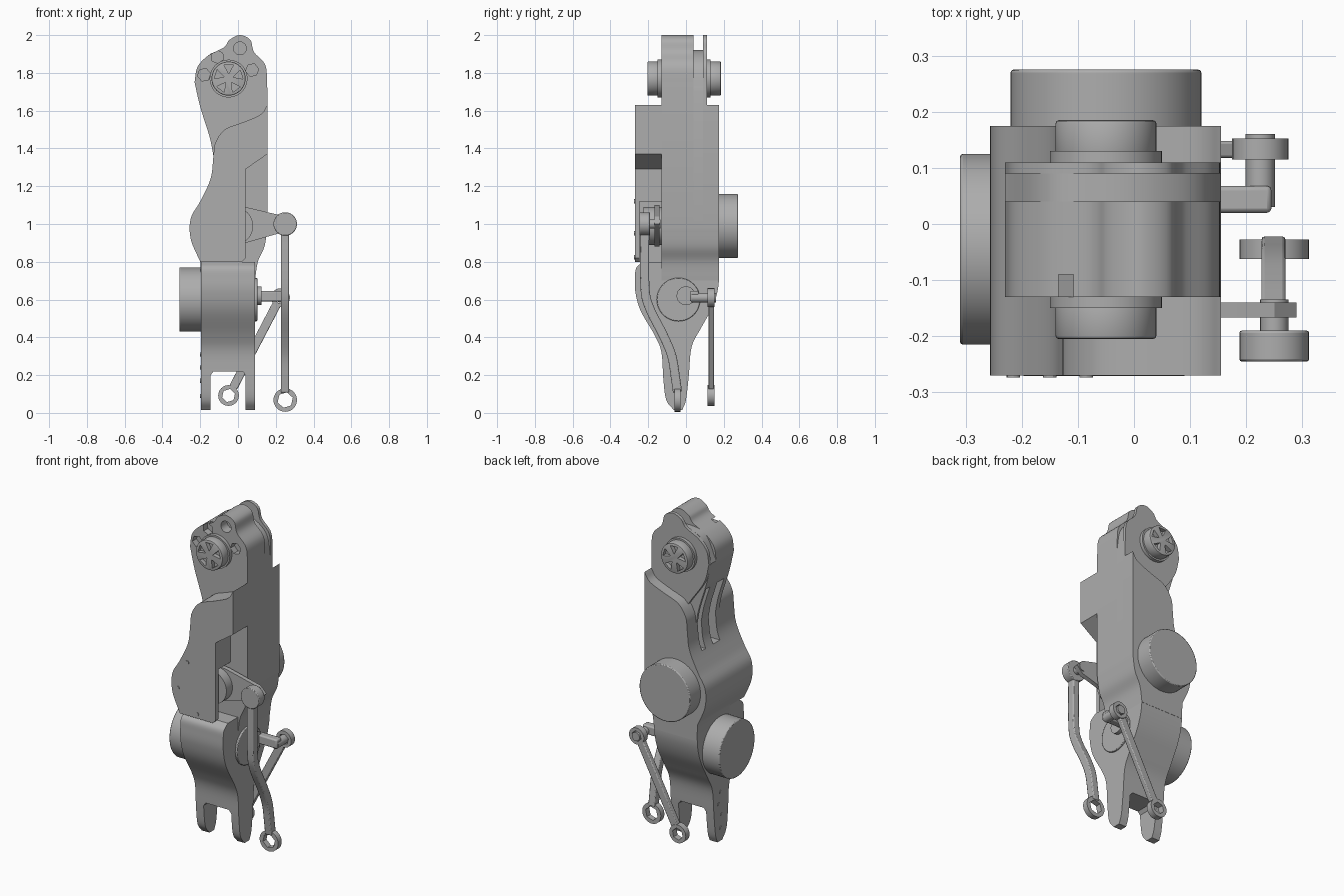
import bpy, bmesh, math
from mathutils import Vector

cube = bpy.data.objects.get("Cube")
if cube:
    bpy.data.objects.remove(cube, do_unlink=True)

grey = bpy.data.materials.new("machined_grey")
grey.use_nodes = True
tone = (0.42, 0.42, 0.42, 1)
grey.diffuse_color = tone
grey.node_tree.nodes["Principled BSDF"].inputs["Base Color"].default_value = tone


def spline(pts, steps=6):
    """Smooth open curve through the points."""
    p = [Vector(q) for q in pts]
    p = [2 * p[0] - p[1]] + p + [2 * p[-1] - p[-2]]
    out = []
    for a, b, c, d in zip(p, p[1:], p[2:], p[3:]):
        for i in range(steps):
            t = i / steps
            out.append(0.5 * (2 * b + (c - a) * t + (2 * a - 5 * b + 4 * c - d) * t ** 2
                              + (3 * b - a - 3 * c + d) * t ** 3))
    return [tuple(v) for v in out] + [tuple(p[-2])]


def circle(cx, cz, r, n=48, turn=0):
    return [(cx + r * math.cos(math.tau * i / n + turn),
             cz + r * math.sin(math.tau * i / n + turn)) for i in range(n)]


def prism(name, outline, lo, hi, axis="y", bevel=0):
    """Extrude an outline along y (outline in x, z) or along x (outline in y, z)."""
    bm = bmesh.new()
    place = (lambda a, b, d: (a, d, b)) if axis == "y" else (lambda a, b, d: (d, a, b))
    rings = [[bm.verts.new(place(a, b, d)) for a, b in outline] for d in (lo, hi)]
    bm.faces.new(rings[0])
    bm.faces.new(rings[1])
    n = len(outline)
    for i in range(n):
        j = (i + 1) % n
        bm.faces.new((rings[0][i], rings[0][j], rings[1][j], rings[1][i]))
    bmesh.ops.recalc_face_normals(bm, faces=bm.faces)
    mesh = bpy.data.meshes.new(name)
    bm.to_mesh(mesh)
    bm.free()
    obj = bpy.data.objects.new(name, mesh)
    bpy.context.collection.objects.link(obj)
    mesh.materials.append(grey)
    if bevel:
        mod = obj.modifiers.new("soft_edge", "BEVEL")
        mod.width, mod.segments, mod.angle_limit = bevel, 2, math.radians(50)
    return obj


def cut(obj, outline, lo, hi, axis="y"):
    tool = prism("cutter", outline, lo, hi, axis)
    mod = obj.modifiers.new("cut", "BOOLEAN")
    mod.operation, mod.solver, mod.object = "DIFFERENCE", "EXACT", tool
    bpy.context.view_layer.update()
    mesh = bpy.data.meshes.new_from_object(obj.evaluated_get(bpy.context.evaluated_depsgraph_get()))
    obj.modifiers.clear()
    obj.data = mesh
    bpy.data.objects.remove(tool, do_unlink=True)


def strip(path, half):
    """Constant-width band around a path."""
    v = [Vector(p) for p in path]
    left, right = [], []
    for i, p in enumerate(v):
        d = (v[min(i + 1, len(v) - 1)] - v[max(i - 1, 0)]).normalized()
        side = Vector((-d.y, d.x)) * half
        left.append(tuple(p + side))
        right.append(tuple(p - side))
    return left + right[::-1]


def box(a, b, c, d):
    return [(a, c), (b, c), (b, d), (a, d)]


# Shared edge curves of the upper link
HIP = (-0.05, 1.77)
head = spline([(0.155, 1.72), (0.145, 1.84), (0.085, 1.91), (0.065, 1.975), (0.01, 2.0),
               (-0.045, 1.975), (-0.075, 1.935), (-0.16, 1.89), (-0.215, 1.83), (-0.23, 1.75)])
round_head = spline([(0.155, 1.7), (0.13, 1.83), (0.05, 1.9), (-0.05, 1.92),
                     (-0.16, 1.89), (-0.23, 1.75)])
waist = spline([(-0.23, 1.75), (-0.2, 1.62), (-0.15, 1.46), (-0.13, 1.36)])
flank = spline([(-0.13, 1.36), (-0.145, 1.24), (-0.2, 1.12), (-0.25, 1.03), (-0.25, 0.92), (-0.2, 0.8)])
shoulder = spline([(0.155, 1.63), (0.12, 1.58), (0.03, 1.54), (-0.07, 1.5), (-0.12, 1.43), (-0.13, 1.36)])
lower_right = spline([(0.09, 0.7), (0.105, 0.8), (0.14, 0.88), (0.155, 0.98)])

# Upper link: core, rear layers and front cover
core = prism("upper_link_core", head + waist[1:] + flank[1:] + [(-0.195, 0.7)] + lower_right, -0.13, 0.04)
cut(core, circle(0.01, 1.93, 0.034, 24), -0.2, -0.07)
for cx, cz, tilt in ((-0.18, 1.79, 0.2), (-0.11, 1.885, 0.6), (0.075, 1.815, 1.2)):
    cut(core, circle(cx, cz, 0.035, 6, tilt), -0.2, -0.09)
cut(core, box(-0.4, -0.04, 1.2, 1.58), -0.095, -0.03, "y")

rear_web = prism("upper_link_rear_web", round_head + waist[1:] + flank[1:] + [(-0.195, 0.7)] + lower_right,
                 0.04, 0.09)
cut(rear_web, box(-0.4, -0.04, 1.2, 1.58), 0.03, 0.075)
teardrop = spline([(-0.23, 1.75), (-0.2, 1.64), (-0.12, 1.52), (-0.03, 1.4), (0.05, 1.4), (0.155, 1.55)])
prism("hip_rear_plate", head + teardrop[1:], 0.09, 0.11)

rear_cover = prism("upper_link_rear_cover", shoulder + flank[1:] + [(-0.195, 0.7)] + lower_right, 0.09, 0.175)
front_cover = prism("upper_link_front_cover",
                    shoulder + flank[1:] + [(0.02, 0.8), (0.04, 0.82), (0.04, 1.29), (0.155, 1.37)],
                    -0.27, -0.13)
# Hollow behind the front cover for the crank
cut(front_cover, box(-0.12, 0.2, 0.7, 1.12), -0.245, -0.1)

# Hip bearings on both faces
for side, base, sign in (("front", -0.13, -1), ("rear", 0.11, 1)):
    prism(f"hip_{side}_flange", circle(*HIP, 0.1), base, base + sign * 0.02)
    cap = prism(f"hip_{side}_bearing", circle(*HIP, 0.09), base, base + sign * 0.075, bevel=0.006)
    for i in range(5):
        a = math.tau * i / 5 + 0.3
        u = Vector((math.cos(a), math.sin(a)))
        w = Vector((-u.y, u.x))
        c = Vector(HIP)
        wedge = [c + u * 0.025, c + u * 0.072 + w * 0.025, c + u * 0.072 - w * 0.025]
        cut(cap, [tuple(p) for p in wedge], base + sign * 0.05, base + sign * 0.1)

# Drive motors
for name, ca, cz, lo, hi, axis in (("knee_motor", -0.05, 0.99, 0.17, 0.275, "y"),
                                   ("ankle_motor", -0.045, 0.6, -0.31, -0.19, "x")):
    prism(name, circle(ca, cz, 0.17, 64), lo, hi, axis, bevel=0.005)

# Lower link with forked foot end
front_edge = spline([(-0.225, 0.8), (-0.262, 0.77), (-0.27, 0.72), (-0.268, 0.64), (-0.24, 0.54), (-0.165, 0.41),
                     (-0.13, 0.32), (-0.12, 0.18), (-0.105, 0.07), (-0.065, 0.015)])
back_edge = spline([(-0.02, 0.015), (0.0, 0.07), (0.015, 0.2), (0.03, 0.35), (0.08, 0.45),
                    (0.14, 0.56), (0.17, 0.66), (0.175, 0.76)])
lower = prism("lower_link", front_edge + back_edge + [(0.175, 0.8)], -0.197, 0.09, "x")
slot = [(-0.145, -0.1), (0.04, -0.1), (0.04, 0.2), (0.025, 0.22), (-0.13, 0.22), (-0.145, 0.2)]
cut(lower, slot, -0.5, 0.5)
prism("ankle_cover", circle(-0.04, 0.6, 0.115), 0.08, 0.102, "x", bevel=0.004)

# Fork bolts and cover bolts
for y, z in ((-0.05, 0.31), (-0.03, 0.24), (-0.06, 0.17), (-0.05, 0.09)):
    prism("fork_bolt", circle(y, z, 0.011, 12), -0.2, -0.19, "x")
for x, z in ((-0.15, 1.12), (-0.215, 0.95), (-0.085, 0.825)):
    prism("cover_bolt", circle(x, z, 0.012, 12), -0.274, -0.26)

# Knee crank
prism("knee_crank_hub", circle(-0.02, 0.99, 0.1), -0.225, -0.12)
prism("knee_crank", [(-0.05, 1.1), (0.04, 1.09), (0.25, 1.04), (0.29, 1.0), (0.25, 0.96), (0.04, 0.9), (-0.05, 0.88)],
      -0.167, -0.14)
prism("knee_crank_pin", circle(0.25, 1.0, 0.025, 20), -0.24, -0.135)

# Front push rod, bent in side profile
rod_path = spline([(-0.218, 1.0), (-0.218, 0.68), (-0.195, 0.56), (-0.12, 0.41), (-0.075, 0.3),
                   (-0.055, 0.18), (-0.045, 0.11)])
prism("front_push_rod", strip(rod_path, 0.024), 0.227, 0.27, "x", bevel=0.006)
prism("front_rod_upper_eye", circle(0.25, 1.0, 0.062, 32), -0.245, -0.19, bevel=0.004)
eye = prism("front_rod_lower_eye", circle(0.25, 0.068, 0.062, 32), -0.062, -0.028)
cut(eye, circle(0.25, 0.068, 0.042, 6, 0.3), -0.2, 0.1)

# Rear push rod, slanted across the back
prism("rear_push_rod", strip([(-0.025, 0.135), (0.21, 0.585)], 0.023), 0.118, 0.148, bevel=0.005)
for name, x, z, r in (("rear_rod_lower_eye", -0.05, 0.092, 0.055), ("rear_rod_upper_eye", 0.225, 0.61, 0.05)):
    eye = prism(name, circle(x, z, r, 24), 0.115, 0.152)
    cut(eye, circle(x, z, r * 0.65, 6, 0.3), 0, 0.3)

# Ankle crank reaching out to the rear rod
prism("ankle_crank_hub", circle(0.0, 0.62, 0.05, 24), 0.09, 0.125, "x")
arm = prism("ankle_crank", box(0.09, 0.245, 0.59, 0.645), 0.02, 0.068, bevel=0.008)
prism("ankle_crank_pin", circle(0.225, 0.61, 0.026, 16), 0.03, 0.16)

# Smooth curved sides, keep crisp edges
bpy.ops.object.select_all(action="DESELECT")
for obj in bpy.context.collection.objects:
    if obj.type == "MESH":
        obj.select_set(True)
        bpy.context.view_layer.objects.active = obj
bpy.ops.object.shade_smooth_by_angle(angle=math.radians(30))
